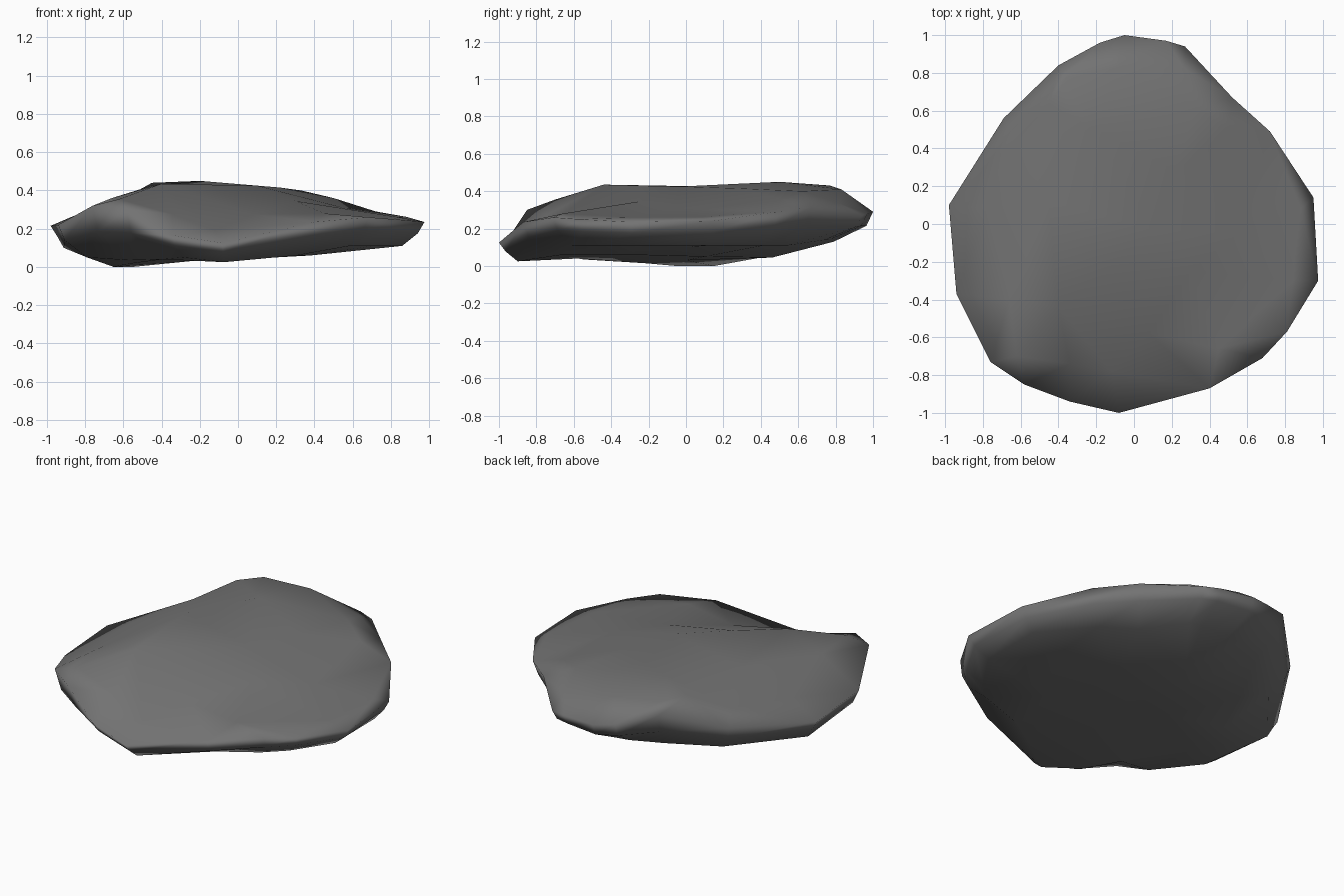
import bpy, bmesh
from mathutils import Vector
from mathutils.geometry import delaunay_2d_cdt

# Outline of the slab: x, y, rim height, lower edge height, lower edge scale
RIM = [
    (-.05, 1.0, .29, .13, .79), (.17, .97, .28, .14, .79), (.27, .94, .27, .14, .79),
    (.52, .67, .315, .11, .81), (.72, .49, .29, .11, .85), (.95, .14, .24, .11, .90),
    (.975, -.30, .235, .11, .88), (.81, -.57, .25, .11, .87), (.68, -.71, .26, .11, .86),
    (.40, -.87, .235, .06, .76), (-.08, -1.0, .125, .025, .90), (-.34, -.94, .165, .05, .85),
    (-.58, -.85, .30, .04, .68), (-.76, -.73, .32, .035, .75), (-.94, -.37, .22, .05, .84),
    (-.98, .10, .215, .10, .93), (-.69, .56, .27, .10, .86), (-.40, .84, .38, .13, .82),
    (-.18, .96, .31, .13, .80),
]
# Upper surface: flat crest along the diagonal, left slope, broad right slope
TOP = [
    (-.62, -.70, .355), (-.40, -.44, .435), (-.15, -.25, .43), (.10, -.03, .425),
    (.22, .28, .415), (.33, .62, .40), (.27, .82, .335), (-.08, .83, .41),
    (-.20, .50, .45), (-.45, .63, .44), (-.36, .77, .43), (-.63, .45, .34),
    (-.45, .12, .425), (-.66, -.40, .36), (-.78, .08, .30), (.50, .50, .36),
    (.30, -.25, .345), (.55, -.05, .31), (.88, .08, .262), (.84, -.30, .26),
    (.45, -.66, .28), (.08, -.58, .275), (-.12, -.78, .19), (-.34, -.74, .275),
]
# Underside, lowest on the left
BOTTOM = [
    (-.65, -.05, .00), (-.55, .15, .00), (-.58, -.22, .015), (-.25, .00, .03),
    (-.25, -.25, .045), (-.10, .30, .04), (.00, .46, .045), (-.45, .40, .045),
    (.20, .10, .05), (.38, -.30, .06), (.60, .00, .10),
]


def cap(bm, ring, inner):
    """Triangulate the area inside a ring of vertices through inner points."""
    verts = ring + [bm.verts.new(p) for p in inner]
    flat = [Vector(v.co[:2]) for v in verts]
    n = len(ring)
    _, _, faces, origin, _, _ = delaunay_2d_cdt(
        flat, [(i, (i + 1) % n) for i in range(n)], [], 1, 1e-5)
    for f in faces:
        bm.faces.new([verts[origin[i][0]] for i in f])


bm = bmesh.new()
rim = [bm.verts.new((x, y, z)) for x, y, z, _, _ in RIM]
middle = [bm.verts.new((x * .965, y * .965, z * .53 + low * .47))
          for x, y, z, low, _ in RIM]
lower = [bm.verts.new((x * s, y * s, low)) for x, y, z, low, s in RIM]

# Undercut sides
for a, b in ((rim, middle), (middle, lower)):
    for i in range(len(a)):
        j = (i + 1) % len(a)
        bm.faces.new((a[i], a[j], b[j], b[i]))
cap(bm, rim, TOP)
cap(bm, lower, BOTTOM)
bmesh.ops.recalc_face_normals(bm, faces=bm.faces[:])
for f in bm.faces:
    f.smooth = True

mesh = bpy.data.meshes.new("rock_slab")
bm.to_mesh(mesh)
bm.free()
rock = bpy.data.objects.new("rock_slab", mesh)
bpy.context.collection.objects.link(rock)

# Broad faces dominate the smooth shading, so the rim stays crisp
rock.modifiers.new("weighted_normals", 'WEIGHTED_NORMAL')

# Plain grey stone
stone = bpy.data.materials.new("grey stone")
stone.diffuse_color = (.17, .17, .17, 1)
mesh.materials.append(stone)
